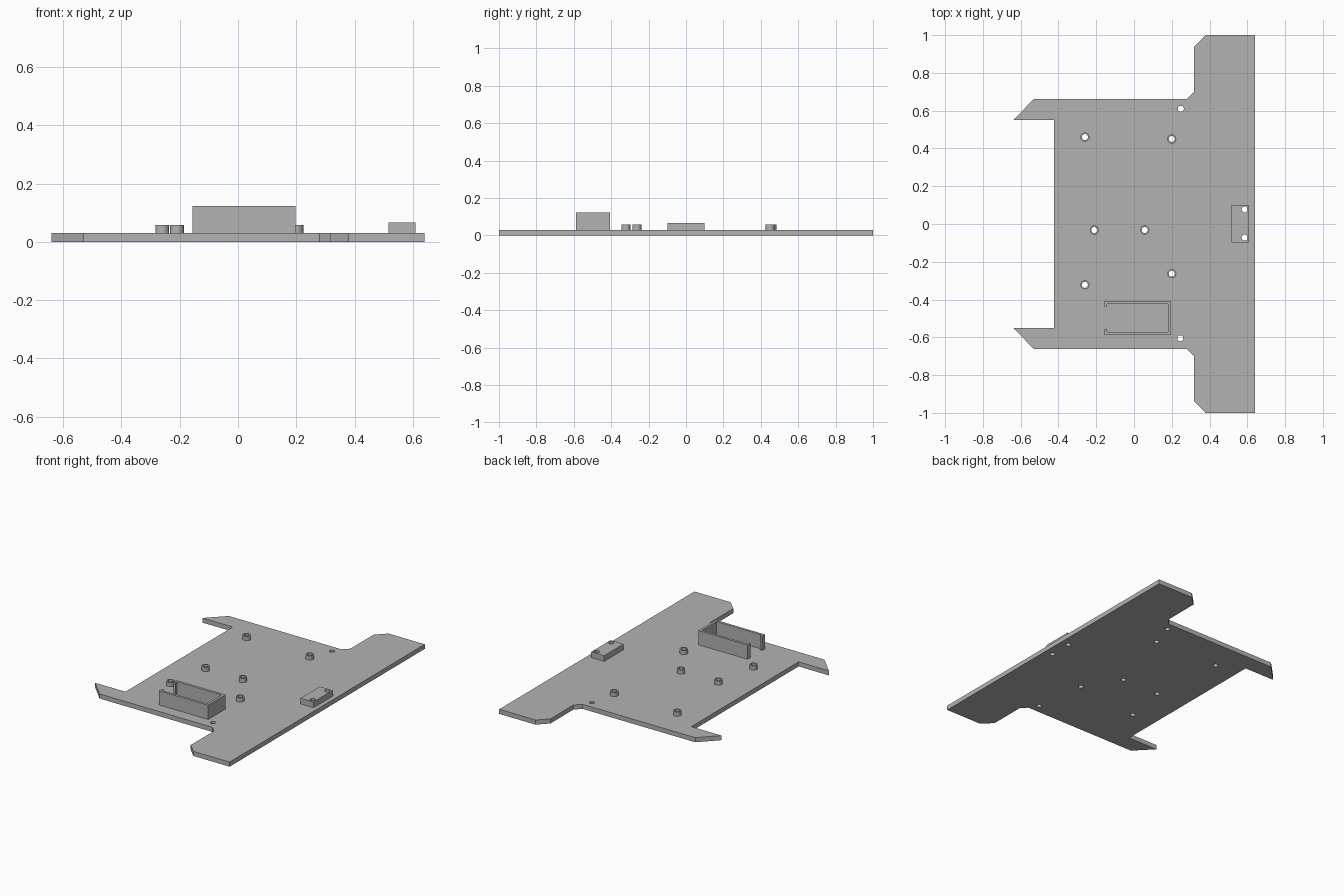
import bpy
import bmesh
from math import cos, sin, pi, radians
from mathutils import Matrix

cube = bpy.data.objects.get("Cube")
if cube:
    bpy.data.objects.remove(cube, do_unlink=True)

# One plain grey for the whole part
grey = bpy.data.materials.new("plain_grey")
grey.use_nodes = True
colour = (0.45, 0.45, 0.45, 1.0)
grey.diffuse_color = colour
grey.node_tree.nodes["Principled BSDF"].inputs["Base Color"].default_value = colour

PLATE_TOP = 0.03
HOLE_R = 0.016


def circle(centre, radius, sides=24):
    return [(centre[0] + radius * cos(2 * pi * i / sides),
             centre[1] + radius * sin(2 * pi * i / sides)) for i in range(sides)]


def extruded(name, loops, z0, z1):
    """Extrude a closed outline, with the remaining loops cut out as holes."""
    curve = bpy.data.curves.new(name, "CURVE")
    curve.dimensions = "2D"
    curve.fill_mode = "BOTH"
    curve.extrude = (z1 - z0) / 2
    for loop in loops:
        spline = curve.splines.new("POLY")
        spline.points.add(len(loop) - 1)
        for point, (x, y) in zip(spline.points, loop):
            point.co = (x, y, 0, 1)
        spline.use_cyclic_u = True
    source = bpy.data.objects.new(name + "_outline", curve)
    bpy.context.collection.objects.link(source)
    graph = bpy.context.evaluated_depsgraph_get()
    mesh = bpy.data.meshes.new_from_object(source.evaluated_get(graph))
    bpy.data.objects.remove(source, do_unlink=True)
    bpy.data.curves.remove(curve)

    # Weld the caps to the walls
    bm = bmesh.new()
    bm.from_mesh(mesh)
    bmesh.ops.transform(bm, matrix=Matrix.Translation((0, 0, (z0 + z1) / 2)), verts=bm.verts)
    bmesh.ops.remove_doubles(bm, verts=bm.verts, dist=0.0001)
    bmesh.ops.recalc_face_normals(bm, faces=bm.faces)
    bm.to_mesh(mesh)
    bm.free()
    mesh.name = name
    mesh.materials.clear()
    mesh.materials.append(grey)
    obj = bpy.data.objects.new(name, mesh)
    bpy.context.collection.objects.link(obj)

    bpy.ops.object.select_all(action="DESELECT")
    obj.select_set(True)
    bpy.context.view_layer.objects.active = obj
    bpy.ops.object.shade_smooth_by_angle(angle=radians(30))
    return obj


standoffs = [(-0.26, 0.46), (0.2, 0.45), (-0.21, -0.032),
             (0.057, -0.032), (-0.26, -0.322), (0.2, -0.263)]
block_holes = [(0.586, 0.077), (0.586, -0.072)]
plate_holes = [(0.248, 0.61), (0.245, -0.605)]

# Base plate: half outline mirrored front to back, with through holes
half = [(0.64, 1), (0.38, 1), (0.317, 0.937), (0.317, 0.7), (0.28, 0.662),
        (-0.53, 0.662), (-0.64, 0.55), (-0.423, 0.55)]
outline = half + [(x, -y) for x, y in reversed(half)]
holes = [circle(c, HOLE_R) for c in standoffs + block_holes + plate_holes]
extruded("base_plate", [outline] + holes, 0, PLATE_TOP)

# Hollow round standoffs
for i, centre in enumerate(standoffs):
    extruded(f"standoff_{i + 1}", [circle(centre, 0.024), circle(centre, HOLE_R)],
             PLATE_TOP, 0.058)

# Mounting block with two screw holes
block = [(0.517, -0.098), (0.61, -0.098), (0.61, 0.1), (0.517, 0.1)]
extruded("mounting_block", [block] + [circle(c, HOLE_R) for c in block_holes],
         PLATE_TOP, 0.067)

# Open-ended holder with small retaining lips, mirrored about its own axis
axis_y = -0.497
side = [(0.197, 0.09), (-0.157, 0.09), (-0.157, 0.06), (-0.142, 0.06),
        (-0.142, 0.074), (0.181, 0.074)]
holder = [(x, axis_y + y) for x, y in side] + [(x, axis_y - y) for x, y in reversed(side)]
extruded("holder", [holder], PLATE_TOP, 0.122)
